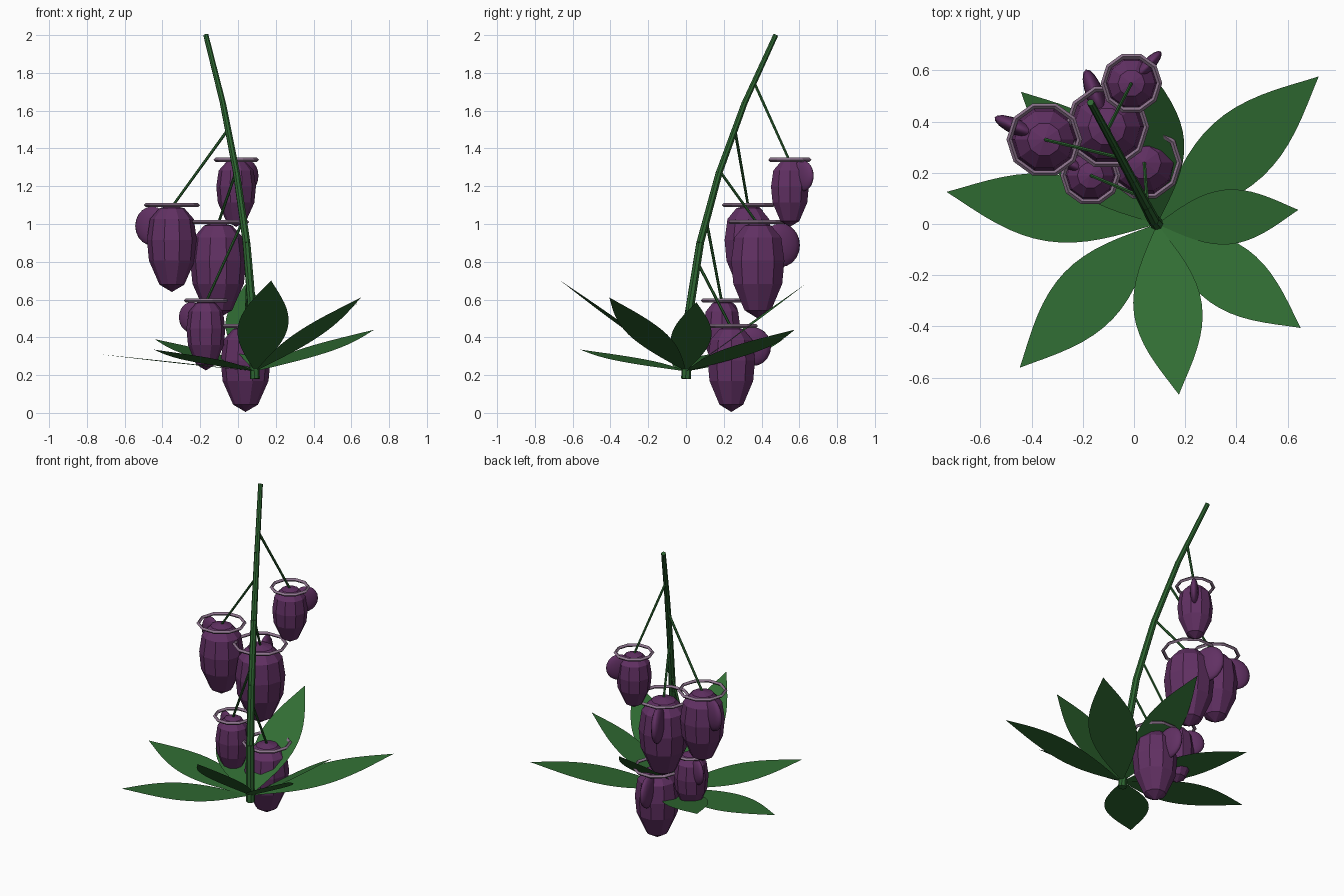
import bpy, bmesh, math
from mathutils import Vector, Matrix

cube = bpy.data.objects.get("Cube")
if cube:
    bpy.data.objects.remove(cube, do_unlink=True)


def material(name, rgb):
    m = bpy.data.materials.new(name)
    m.use_nodes = True
    m.diffuse_color = (*rgb, 1)
    m.node_tree.nodes["Principled BSDF"].inputs["Base Color"].default_value = (*rgb, 1)
    return m


STEM = material("stem green", (0.026, 0.13, 0.03))
LEAF = material("leaf green", (0.03, 0.15, 0.033))
POD = material("dark purple", (0.12, 0.03, 0.125))
RIM = material("dusty mauve", (0.26, 0.17, 0.26))


def finish(name, bm, mat, recalc=True):
    if recalc:
        bmesh.ops.recalc_face_normals(bm, faces=bm.faces[:])
    mesh = bpy.data.meshes.new(name)
    bm.to_mesh(mesh)
    bm.free()
    mesh.materials.append(mat)
    ob = bpy.data.objects.new(name, mesh)
    bpy.context.collection.objects.link(ob)
    return ob


def rod(name, a, b, r1, r2, sides, mat):
    """Tapered cylinder between two points."""
    a, b = Vector(a), Vector(b)
    d = b - a
    mx = Matrix.Translation((a + b) / 2) @ d.to_track_quat('Z', 'Y').to_matrix().to_4x4()
    bm = bmesh.new()
    bmesh.ops.create_cone(bm, cap_ends=True, segments=sides, radius1=r1, radius2=r2,
                          depth=d.length, matrix=mx)
    return finish(name, bm, mat)


def lathe(name, profile, sides, center, mat, closed=False):
    """Spin (radius, height) pairs about a vertical axis."""
    bm = bmesh.new()
    vs = [bm.verts.new((r, 0, z)) for r, z in profile]
    pairs = list(zip(vs, vs[1:] + vs[:1])) if closed else list(zip(vs, vs[1:]))
    edges = [bm.edges.new(p) for p in pairs]
    bmesh.ops.spin(bm, geom=vs + edges, cent=(0, 0, 0), axis=(0, 0, 1),
                   angle=math.tau, steps=sides)
    bmesh.ops.remove_doubles(bm, verts=bm.verts[:], dist=0.0005)
    bmesh.ops.translate(bm, verts=bm.verts[:], vec=center)
    return finish(name, bm, mat)


# Leaning stem made of straight, narrowing segments
PATH = [Vector(p) for p in ((0.09, 0, 0.18), (0.075, 0.018, 0.54), (0.045, 0.075, 0.9),
                            (-0.008, 0.175, 1.27), (-0.08, 0.31, 1.64), (-0.17, 0.475, 2.0))]
for i, (a, b) in enumerate(zip(PATH, PATH[1:])):
    r = 0.026 - 0.0025 * i
    rod(f"stem_segment_{i + 1}", a, b, r, r - 0.002, 8, STEM)


def on_stem(z):
    for a, b in zip(PATH, PATH[1:]):
        if a.z <= z <= b.z:
            return a.lerp(b, (z - a.z) / (b.z - a.z))


# Hanging pods: each has a faceted body, a rim ring, a side lobe and a stalk
BODY = [(0, 0), (0.5, 0.085), (0.92, 0.36), (1, 0.6), (0.88, 0.84), (0.5, 0.965), (0, 1)]


def pod(n, x, y, top, bottom, radius, lobe_dir, attach):
    h = top - bottom
    lathe(f"pod_body_{n}", [(r * radius, z * h) for r, z in BODY], 10, (x, y, bottom), POD)
    t = 0.011
    major = radius * 1.04
    section = [(major + t, 0), (major, t), (major - t, 0), (major, -t)]
    lathe(f"pod_rim_{n}", section, 10, (x, y, top), RIM, closed=True)

    bm = bmesh.new()
    mx = (Matrix.Translation((x, y, bottom + 0.76 * h))
          @ Matrix.Rotation(math.atan2(lobe_dir[1], lobe_dir[0]), 4, 'Z')
          @ Matrix.Translation((radius * 0.87, 0, 0))
          @ Matrix.Diagonal((radius * 0.74, radius * 0.24, radius * 0.78, 1)))
    bmesh.ops.create_uvsphere(bm, u_segments=16, v_segments=10, radius=1, matrix=mx)
    lobe = finish(f"pod_lobe_{n}", bm, POD)
    for p in lobe.data.polygons:
        p.use_smooth = True
    rod(f"pod_stalk_{n}", on_stem(attach), (x, y, top - 0.01), 0.008, 0.007, 6, STEM)


pod(1, 0.04, 0.24, 0.46, 0.005, 0.132, (-0.15, 1), 0.8)
pod(2, -0.17, 0.19, 0.595, 0.225, 0.103, (-0.85, 0.5), 1.02)
pod(3, -0.105, 0.38, 1.01, 0.5, 0.148, (-0.35, 0.94), 1.28)
pod(4, -0.35, 0.33, 1.10, 0.64, 0.132, (-0.9, 0.4), 1.5)
pod(5, -0.01, 0.55, 1.34, 0.985, 0.105, (0.68, 0.73), 1.75)

# Rosette of thin pointed leaves at the stem foot
BASE = Vector((0.09, 0, 0.22))


def leaf(n, tip, half_width, steps=16):
    axis = Vector(tip) - BASE
    side = Vector((-axis.y, axis.x, 0)).normalized()
    bm = bmesh.new()
    rows = []
    for i in range(steps + 1):
        t = i / steps
        w = half_width * math.sin(math.pi * t) ** 1.05 + 0.001
        c = BASE + axis * t
        rows.append([bm.verts.new(c + side * w * s) for s in (-1, 0, 1)])
    for a, b in zip(rows, rows[1:]):
        for k in (0, 1):
            bm.faces.new((a[k], b[k], b[k + 1], a[k + 1]))
    finish(f"leaf_{n}", bm, LEAF, recalc=False)


LEAVES = [((0.72, 0.575, 0.44), 0.14), ((0.64, 0.055, 0.585), 0.106),
          ((0.65, -0.405, 0.61), 0.125), ((0.175, -0.665, 0.70), 0.133),
          ((-0.445, -0.56, 0.335), 0.13), ((-0.73, 0.125, 0.31), 0.13),
          ((-0.44, 0.515, 0.39), 0.13), ((0.04, 0.63, 0.68), 0.13)]
for i, (tip, width) in enumerate(LEAVES):
    leaf(i + 1, tip, width)
